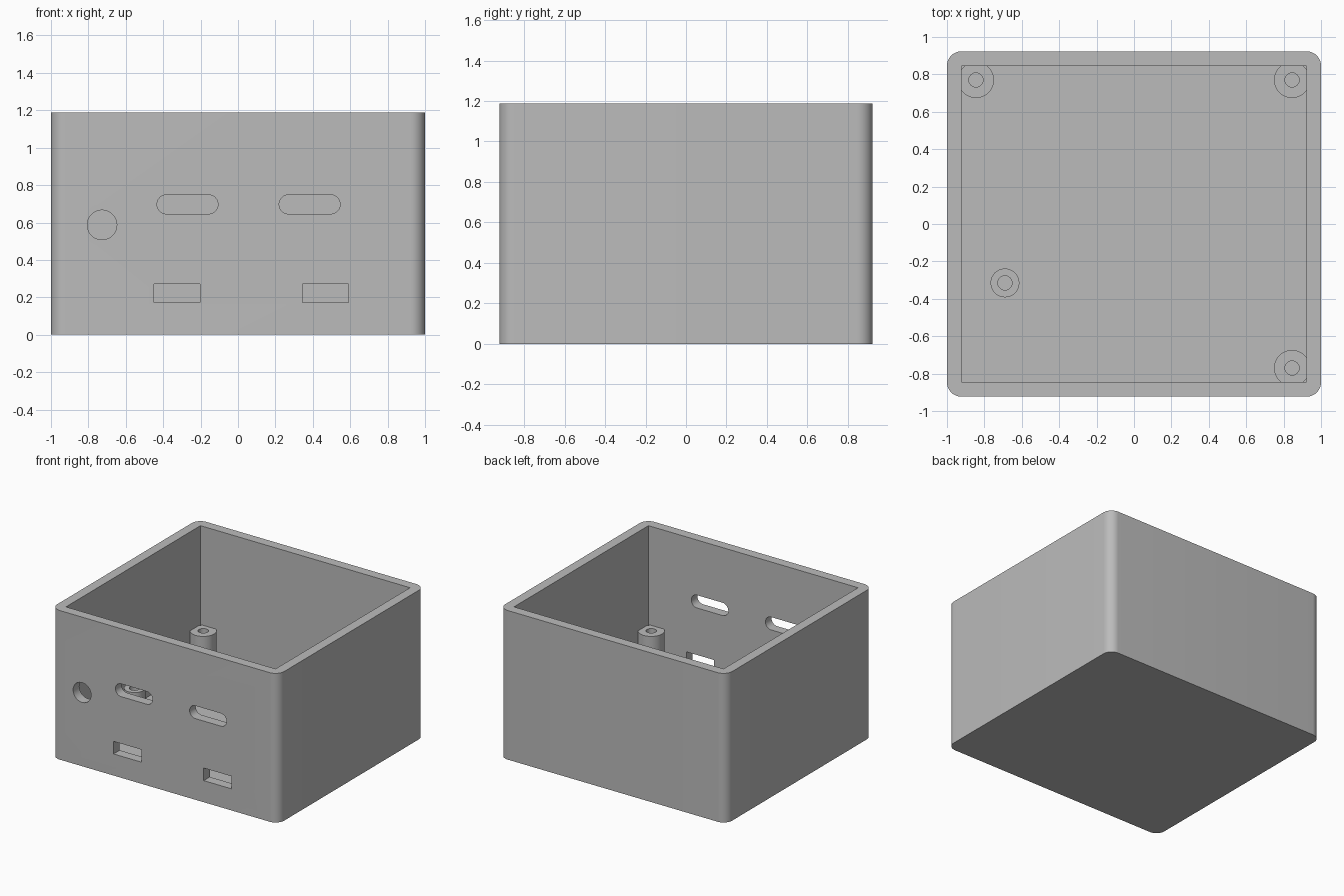
import bpy, bmesh
from math import sin, cos, pi
from mathutils import Matrix

default = bpy.data.objects.get("Cube")
if default:
    bpy.data.objects.remove(default, do_unlink=True)

HALF_X, HALF_Y, HEIGHT = 1.0, 0.923, 1.187
WALL = 0.077
POST_TOP = 0.4

grey = bpy.data.materials.new("plain grey")
grey.use_nodes = True
grey.diffuse_color = (0.5, 0.5, 0.5, 1)
grey.node_tree.nodes["Principled BSDF"].inputs["Base Color"].default_value = (0.5, 0.5, 0.5, 1)


def finish(name, bm):
    bmesh.ops.recalc_face_normals(bm, faces=bm.faces)
    mesh = bpy.data.meshes.new(name)
    bm.to_mesh(mesh)
    bm.free()
    mesh.materials.append(grey)
    obj = bpy.data.objects.new(name, mesh)
    bpy.context.collection.objects.link(obj)
    return obj


def outline(half_w, half_h, radius, steps=12):
    """Rectangle outline with optional round corners."""
    points = []
    for i, (sx, sy) in enumerate([(1, 1), (-1, 1), (-1, -1), (1, -1)]):
        cx, cy = sx * (half_w - radius), sy * (half_h - radius)
        for k in range(steps + 1 if radius else 1):
            a = (i + k / steps) * pi / 2
            points.append((cx + radius * cos(a), cy + radius * sin(a)))
    return points


def prism(name, half_w, half_h, radius, low, high, matrix=Matrix()):
    bm = bmesh.new()
    verts = [bm.verts.new((x, y, low)) for x, y in outline(half_w, half_h, radius)]
    bmesh.ops.remove_doubles(bm, verts=verts, dist=1e-5)
    bmesh.ops.contextual_create(bm, geom=bm.verts[:])
    if not bm.faces:
        bm.faces.new(bm.verts[:])
    grown = bmesh.ops.extrude_face_region(bm, geom=bm.faces[:])["geom"]
    top = [g for g in grown if isinstance(g, bmesh.types.BMVert)]
    bmesh.ops.translate(bm, verts=top, vec=(0, 0, high - low))
    bm.transform(matrix)
    return finish(name, bm)


def smooth(obj):
    bpy.ops.object.select_all(action="DESELECT")
    obj.select_set(True)
    bpy.context.view_layer.objects.active = obj
    bpy.ops.object.shade_smooth_by_angle(angle=pi / 6)


def cut(obj, cutter):
    cutter.hide_render = True
    mod = obj.modifiers.new("cut", "BOOLEAN")
    mod.operation, mod.solver, mod.object = "DIFFERENCE", "EXACT", cutter
    bpy.context.view_layer.objects.active = obj
    bpy.ops.object.modifier_apply(modifier=mod.name)
    bpy.data.objects.remove(cutter, do_unlink=True)


# Open box with rounded outer corners and a square cavity
box = prism("box_shell", HALF_X, HALF_Y, WALL, 0, HEIGHT)
cut(box, prism("cavity", HALF_X - WALL, HALF_Y - WALL, 0, WALL, HEIGHT + 0.2))

# Front openings: centre x, centre z, half width, half height, corner radius
openings = [
    (-0.727, 0.587, 0.079, 0.079, 0.079),   # round hole
    (-0.27, 0.697, 0.163, 0.051, 0.051),    # long slots
    (0.383, 0.697, 0.163, 0.051, 0.051),
    (-0.327, 0.222, 0.123, 0.05, 0),        # square-cornered ports
    (0.467, 0.222, 0.123, 0.05, 0),
]
for x, z, w, h, r in openings:
    place = Matrix.Translation((x, -HALF_Y + WALL / 2, z)) @ Matrix.Rotation(pi / 2, 4, "X")
    cut(box, prism("opening", w, h, r, -WALL, WALL, place))
smooth(box)


def post(name, x, y, radius, hole=0.038):
    """Hollow screw post standing on the floor."""
    bm = bmesh.new()
    base = WALL - 0.01
    ring = [bm.verts.new(p) for p in
            [(hole, 0, base), (hole, 0, POST_TOP), (radius, 0, POST_TOP), (radius, 0, base)]]
    edges = [bm.edges.new((ring[i], ring[(i + 1) % 4])) for i in range(4)]
    bmesh.ops.spin(bm, geom=ring + edges, cent=(0, 0, 0), axis=(0, 0, 1),
                   angle=2 * pi, steps=48)
    bmesh.ops.remove_doubles(bm, verts=bm.verts, dist=1e-4)
    bmesh.ops.translate(bm, verts=bm.verts, vec=(x, y, 0))
    smooth(finish(name, bm))


# Screw posts, the corner ones merging into the walls
post("post_back_right", -0.845, 0.77, 0.096)
post("post_back_left", 0.845, 0.77, 0.096)
post("post_front_left", 0.845, -0.77, 0.096)
post("post_inner", -0.69, -0.315, 0.077)
